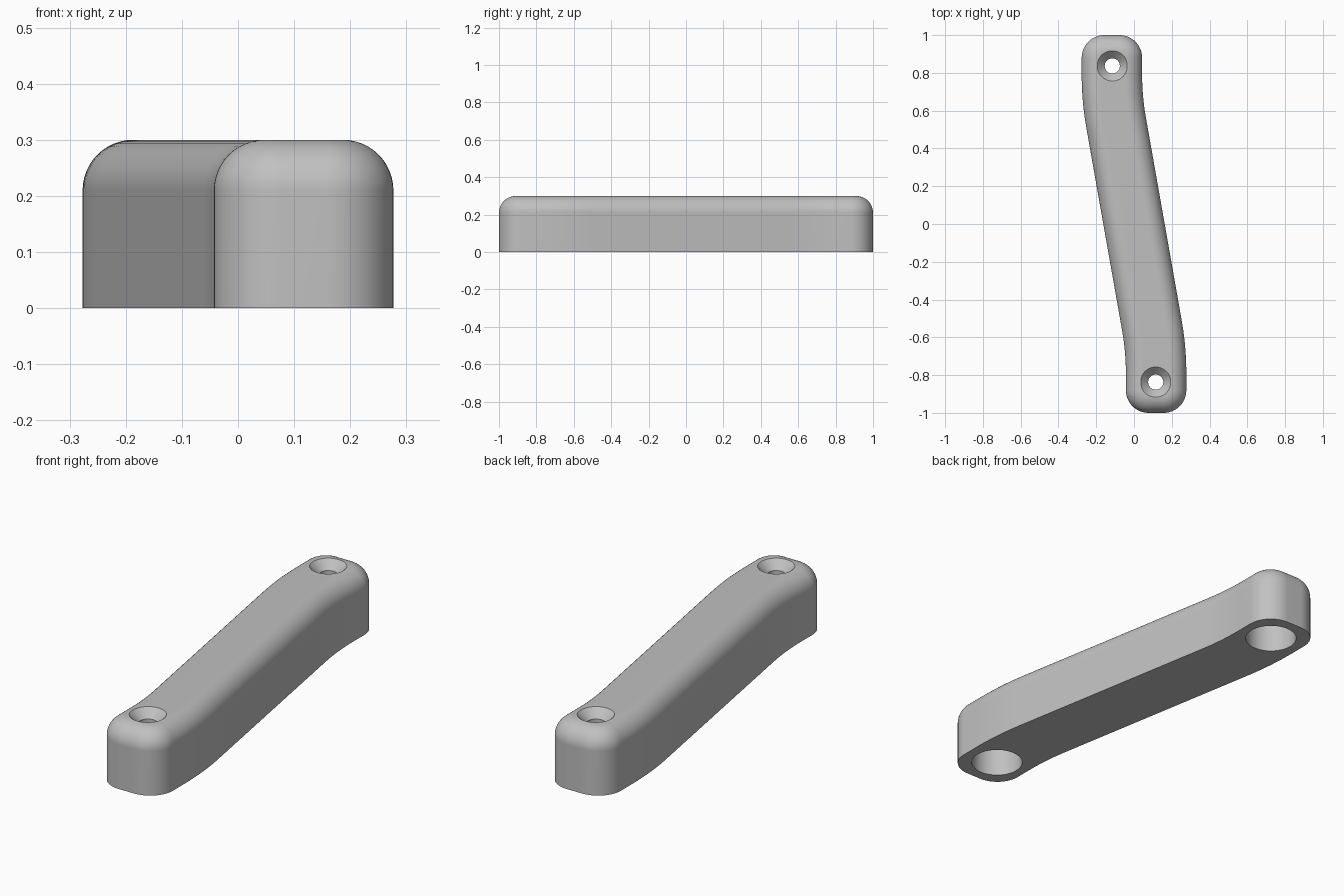
import bpy, bmesh, math
from mathutils import Vector

if "Cube" in bpy.data.objects:
    bpy.data.objects.remove(bpy.data.objects["Cube"])

HALF_W, END_X, HEIGHT, FILLET = 0.16, 0.117, 0.3, 0.09
CORNER, BEND, SLANT = 0.12, 1.45, math.radians(10)
HOLE_X, HOLE_Y = 0.115, 0.837

grey = bpy.data.materials.new("plain grey")
grey.use_nodes = True
colour = (0.53, 0.53, 0.53, 1)
grey.diffuse_color = colour
grey.node_tree.nodes["Principled BSDF"].inputs["Base Color"].default_value = colour


def make_object(name, bm):
    bmesh.ops.recalc_face_normals(bm, faces=bm.faces)
    mesh = bpy.data.meshes.new(name)
    bm.to_mesh(mesh)
    bm.free()
    mesh.materials.append(grey)
    obj = bpy.data.objects.new(name, mesh)
    bpy.context.collection.objects.link(obj)
    return obj


def rounded(a, p, b, radius, steps):
    """Points of an arc that rounds corner p between a and b."""
    u, v = (a - p).normalized(), (b - p).normalized()
    turn = math.pi - u.angle(v)
    length = radius * math.tan(turn / 2)
    centre = p + (u + v).normalized() * radius / math.cos(turn / 2)
    s, e = p + u * length - centre, p + v * length - centre
    return [centre + (s * math.sin((1 - i / steps) * turn) + e * math.sin(i / steps * turn))
            / math.sin(turn) for i in range(steps + 1)]


def outline(inset):
    """Slanted bar with two straight ends, shrunk by inset."""
    w = HALF_W - inset
    edge, t = w / math.cos(SLANT), math.tan(SLANT)
    half = [(Vector((END_X - w, -(END_X - w + edge) / t)), BEND - w, 10),
            (Vector((END_X - w, inset - 1)), CORNER - inset, 12),
            (Vector((END_X + w, inset - 1)), CORNER - inset, 12),
            (Vector((END_X + w, (edge - END_X - w) / t)), BEND + w, 10)]
    corners = half + [(-p, r, n) for p, r, n in half]
    points = []
    for i, (p, r, n) in enumerate(corners):
        points += rounded(corners[i - 1][0], p, corners[(i + 1) % len(corners)][0], r, n)
    return points


# Bar body: stacked outlines with a rounded top edge
levels = [(0, 0)]
for i in range(13):
    a = math.pi / 2 * i / 12
    levels.append((FILLET * (1 - math.cos(a)), HEIGHT - FILLET * (1 - math.sin(a))))
bm = bmesh.new()
rings = [[bm.verts.new((p.x, p.y, z)) for p in outline(inset)] for inset, z in levels]
for low, high in zip(rings, rings[1:]):
    for i in range(len(low)):
        bm.faces.new((low[i - 1], low[i], high[i], high[i - 1]))
bm.faces.new(rings[0][::-1])
bm.faces.new(rings[-1])
bar = make_object("handle_bar", bm)

# Stepped hole cutters: wide bore below, narrow hole, countersink on top
PROFILE = [(0.115, -0.1), (0.115, 0.2), (0.04, 0.2), (0.04, 0.26), (0.12, 0.34)]
SIDES = 48
for side in (1, -1):
    bm = bmesh.new()
    rings = [[bm.verts.new((side * HOLE_X + r * math.cos(math.tau * k / SIDES),
                            -side * HOLE_Y + r * math.sin(math.tau * k / SIDES), z))
              for k in range(SIDES)] for r, z in PROFILE]
    for low, high in zip(rings, rings[1:]):
        for k in range(SIDES):
            bm.faces.new((low[k - 1], low[k], high[k], high[k - 1]))
    bm.faces.new(rings[0][::-1])
    bm.faces.new(rings[-1])
    cutter = make_object("hole_cutter", bm)
    cutter.hide_render = True
    cut = bar.modifiers.new("screw hole", 'BOOLEAN')
    cut.operation, cut.solver, cut.object = 'DIFFERENCE', 'EXACT', cutter
    bpy.context.view_layer.objects.active = bar
    bpy.ops.object.modifier_apply(modifier=cut.name)
    bpy.data.objects.remove(cutter)

# Smooth sides with crisp hole and base edges
bpy.ops.object.select_all(action='DESELECT')
bar.select_set(True)
bpy.context.view_layer.objects.active = bar
bpy.ops.object.shade_smooth_by_angle(angle=math.radians(30))
weighted = bar.modifiers.new("even shading", 'WEIGHTED_NORMAL')
weighted.keep_sharp = True
